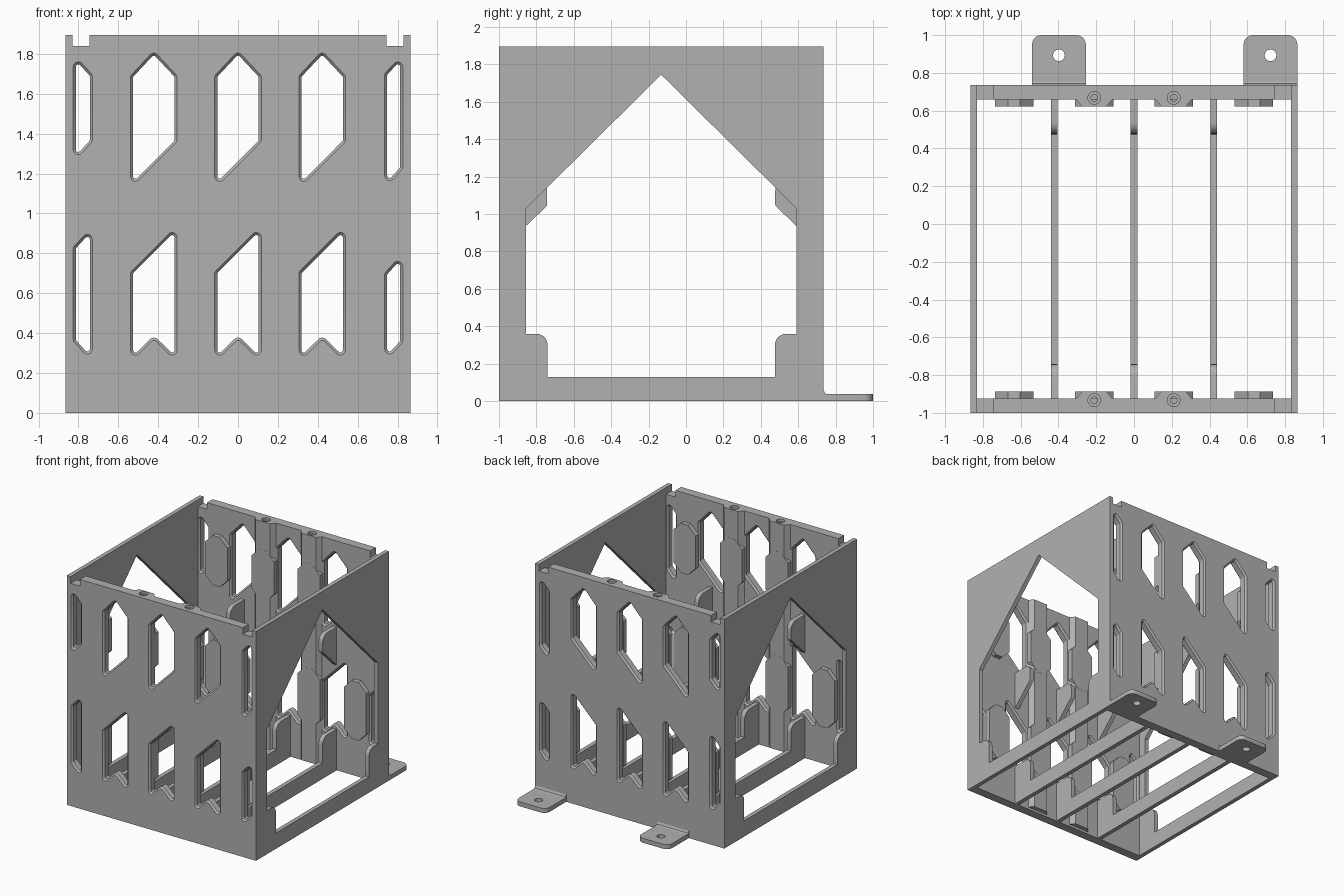
import bpy, bmesh, math
from mathutils import Vector

if "Cube" in bpy.data.objects:
    bpy.data.objects.remove(bpy.data.objects["Cube"])

grey = bpy.data.materials.new("plain grey")
grey.diffuse_color = (0.44, 0.44, 0.44, 1)
grey.use_nodes = True
grey.node_tree.nodes["Principled BSDF"].inputs["Base Color"].default_value = grey.diffuse_color

X, Y0, Y1, Z = 0.865, -1.0, 0.735, 1.895   # outer shell
MID = (Y0 + Y1) / 2                        # mirror plane between front and back
WALL, SIDE = 0.075, 0.035                  # wall thicknesses


def fillet(points):
    """Round the corners of a polygon given as (a, b) or (a, b, radius)."""
    out, n = [], len(points)
    for i, p in enumerate(points):
        c = Vector(p[:2])
        r = p[2] if len(p) > 2 else 0
        if not r:
            out.append(c)
            continue
        u = (Vector(points[i - 1][:2]) - c).normalized()
        v = (Vector(points[(i + 1) % n][:2]) - c).normalized()
        half = u.angle(v) / 2
        centre = c + (u + v).normalized() * (r / math.sin(half))
        t = r / math.tan(half)
        a, b = c + u * t - centre, c + v * t - centre
        turn = a.angle_signed(b)
        for k in range(6):
            w = -turn * k / 5
            out.append(centre + Vector((a.x * math.cos(w) - a.y * math.sin(w),
                                        a.x * math.sin(w) + a.y * math.cos(w))))
    return out


def inset(poly, d):
    """Shrink a polygon by d."""
    area = sum(p.cross(poly[(i + 1) % len(poly)]) for i, p in enumerate(poly))
    s, out = (1 if area > 0 else -1), []
    for i, p in enumerate(poly):
        u = (p - poly[i - 1]).normalized()
        v = (poly[(i + 1) % len(poly)] - p).normalized()
        nu, nv = Vector((-u.y, u.x)) * s, Vector((-v.y, v.x)) * s
        out.append(p + (nu + nv) * (d / max(0.3, 1 + nu.dot(nv))))
    return out


def place(p, axis, h):
    a, b = p
    return {"x": (h, a, b), "y": (a, h, b), "z": (a, b, h)}[axis]


def loft(bm, rings, axis):
    """Solid through stacked polygons: list of (polygon, height)."""
    vs = [[bm.verts.new(place(p, axis, h)) for p in poly] for poly, h in rings]
    n = len(vs[0])
    faces = [bm.faces.new(vs[0]), bm.faces.new(vs[-1])]
    for r, s in zip(vs, vs[1:]):
        for i in range(n):
            j = (i + 1) % n
            faces.append(bm.faces.new((r[i], r[j], s[j], s[i])))
    bmesh.ops.recalc_face_normals(bm, faces=faces)


def make(name, solids, axis):
    bm = bmesh.new()
    for rings in solids:
        loft(bm, rings, axis)
    me = bpy.data.meshes.new(name)
    bm.to_mesh(me)
    bm.free()
    me.materials.append(grey)
    ob = bpy.data.objects.new(name, me)
    bpy.context.collection.objects.link(ob)
    return ob


def prism(poly, lo, hi):
    poly = fillet(poly)
    return [(poly, lo), (poly, hi)]


def cut(ob, solids, axis):
    cutter = make("cutter", solids, axis)
    cutter.hide_render = True
    m = ob.modifiers.new("cut", "BOOLEAN")
    m.operation, m.solver, m.object = "DIFFERENCE", "EXACT", cutter
    me = bpy.data.meshes.new_from_object(
        ob.evaluated_get(bpy.context.evaluated_depsgraph_get()))
    ob.modifiers.clear()
    ob.data = me
    bpy.data.objects.remove(cutter)


def circle(x, y, r, n=24):
    return [Vector((x + r * math.cos(2 * math.pi * k / n), y + r * math.sin(2 * math.pi * k / n)))
            for k in range(n)]


# window outlines in the front and back walls
R, E = 0.025, 0.826
windows = []
for cx in (-0.422, 0, 0.422):
    l, r = cx - 0.117, cx + 0.117
    windows.append([(l, 1.125, R), (r, 1.36, R), (r, 1.69, R), (cx, 1.815, R), (l, 1.69, R)])
    windows.append([(l, 0.255, R), (cx, 0.37, 0.015), (r, 0.255, R), (r, 0.94, R), (l, 0.706, R)])
for q in ([(-E, 1.255), (-0.73, 1.36), (-0.73, 1.695), (-E, 1.80)],
          [(0.735, 1.125), (E, 1.225), (E, 1.80), (0.735, 1.70)],
          [(-E, 0.36), (-0.73, 0.255), (-0.73, 0.935), (-E, 0.83)],
          [(0.735, 0.255), (E, 0.355), (E, 0.80), (0.735, 0.70)]):
    windows.append([(a, b, R) for a, b in q])

# wall outline with a low notch at each top corner
w = X - SIDE
wall_outline = [(-w, 0), (w, 0), (w, 1.84), (0.745, 1.84), (0.745, Z),
                (-0.745, Z), (-0.745, 1.84), (-w, 1.84)]

for name, outer, s in (("front", Y0, 1), ("back", Y1, -1)):
    inner = outer + s * WALL
    # chamfered window cutters
    wins = []
    for q in windows:
        big = fillet(q)
        small = inset(big, 0.013)
        wins.append([(big, outer - s * 0.02), (big, outer), (small, outer + s * 0.013),
                     (small, inner - s * 0.013), (big, inner), (big, inner + s * 0.02)])
    # stepped screw sockets in the top edge
    sy = outer + s * 0.067
    screws = [[(circle(x, sy, 0.018), Z - 0.25), (circle(x, sy, 0.018), Z - 0.02),
               (circle(x, sy, 0.034), Z - 0.02), (circle(x, sy, 0.034), Z + 0.02)]
              for x in (-0.21, 0.21)]
    wall = make(name + "_wall", [prism(wall_outline, outer, inner)], "y")
    cut(wall, wins, "y")
    cut(wall, screws, "z")

    # vertical screw rails between the windows
    d = inner + s * 0.037
    rails = make(name + "_screw_rails",
                 [prism([(x - 0.10, inner - s * 0.004), (x + 0.10, inner - s * 0.004),
                         (x + 0.065, d), (x - 0.065, d)], 0.02, Z) for x in (-0.21, 0.21)], "z")
    cut(rails, screws, "z")

    # chamfered spacer pads between the windows
    pads = []
    for x in (-0.635, -0.21, 0.21, 0.635):
        for z0, z1 in ((0.32, 0.80), (1.25, 1.66)):
            a, c = 0.102, 0.07
            pads.append(prism([(x - a, z0 + c), (x - a + c, z0), (x + a - c, z0), (x + a, z0 + c),
                               (x + a, z1 - c), (x + a - c, z1), (x - a + c, z1), (x - a, z1 - c)],
                              inner - s * 0.002, d + s * 0.001))
    make(name + "_spacer_pads", pads, "y")

    # middle guide fins
    tip = outer + s * 0.258
    fin = [(inner - s * 0.03, 0.84), (inner, 0.87), (tip, 1.045, 0.02),
           (tip, 1.185, 0.06), (inner - s * 0.03, 1.185)]
    make(name + "_guide_fins", [prism(fin, x - 0.018, x + 0.018)
                                for x in (-0.422, 0, 0.422)], "x")

# lower dividers: floor bar with raised rounded ends
e0, e1 = Y0 + 0.04, Y1 - 0.04
t0, t1 = Y0 + 0.26, Y1 - 0.26
divider = [(e0, 0), (e1, 0), (e1, 0.34), (t1, 0.34, 0.06), (t1, 0.13),
           (t0, 0.13), (t0, 0.34, 0.06), (e0, 0.34)]
make("floor_dividers", [prism(divider, x - 0.018, x + 0.018) for x in (-0.422, 0, 0.422)], "x")

# side walls with a gabled opening
h0, h1 = Y0 + 0.145, Y1 - 0.145
gable = [(t0, 0.13), (t1, 0.13), (t1, 0.36, 0.06), (h1, 0.36), (h1, 1.03),
         (MID, 1.745), (h0, 1.03), (h0, 0.36), (t0, 0.36, 0.06)]
for name, s in (("left", -1), ("right", 1)):
    side = make(name + "_side_wall",
                [prism([(Y0, 0), (Y1, 0), (Y1, Z), (Y0, Z)], s * w, s * X)], "x")
    cut(side, [prism(gable, s * (w - 0.02), s * (X + 0.02))], "x")

# mounting tabs behind the back wall
for i, x0 in enumerate((-0.54, 0.58)):
    x1 = x0 + 0.285
    tab = make("mounting_tab_%d" % (i + 1),
               [prism([(x0, Y1 - 0.01), (x1, Y1 - 0.01), (x1, 1, 0.05), (x0, 1, 0.05)],
                      0, 0.037)], "z")
    cut(tab, [[(circle((x0 + x1) / 2, 0.893, 0.031), -0.02),
               (circle((x0 + x1) / 2, 0.893, 0.031), 0.06)]], "z")
    # small fillet where the tab meets the wall
    make("tab_fillet_%d" % (i + 1),
         [prism([(Y1 - 0.01, 0.03), (Y1 + 0.022, 0.036), (Y1 + 0.008, 0.042),
                 (Y1, 0.06)], x0, x1)], "x")

# smooth rounded corners, keep hard edges
for ob in bpy.context.scene.objects:
    ob.select_set(True)
    bpy.context.view_layer.objects.active = ob
bpy.ops.object.shade_smooth_by_angle(angle=math.radians(30))
